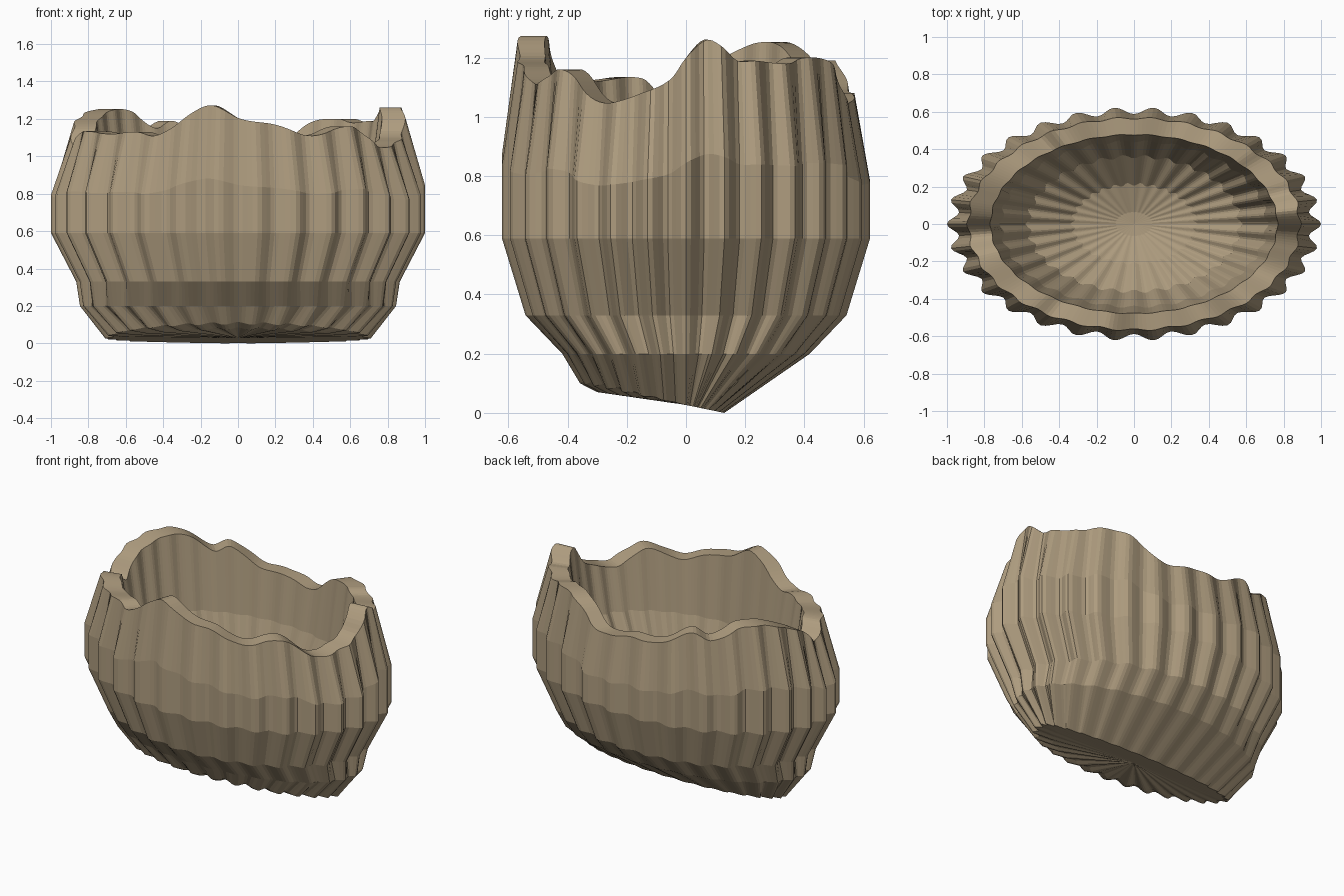
import bpy, bmesh, math

if "Cube" in bpy.data.objects:
    bpy.data.objects.remove(bpy.data.objects["Cube"])

FLUTES = 30
N = FLUTES * 8

# Broken rim: (angle in degrees, height)
RIM = [(0, 1.20), (7, 1.26), (12, 1.24), (18, 1.19), (24, 1.19), (38, 1.18), (45, 1.20),
       (60, 1.18), (74, 1.05), (90, 1.08), (103, 1.09), (117, 1.19), (125, 1.15),
       (138, 1.24), (150, 1.25), (165, 1.20), (175, 1.15), (186, 1.05), (198, 1.13),
       (220, 1.12), (232, 1.13), (240, 1.11), (247, 1.16), (257, 1.26), (262, 1.27),
       (271, 1.20), (283, 1.17), (296, 1.11), (313, 1.16), (329, 1.05), (346, 1.085),
       (355, 1.13)]


def rim_height(t):
    """Smooth closed curve through the rim points."""
    d = math.degrees(t) % 360
    n = len(RIM)
    pt = lambda i: (RIM[i % n][0] + 360 * (i // n), RIM[i % n][1])
    k = max(i for i in range(n) if RIM[i][0] <= d)
    p0, p1, p2, p3 = (pt(k + i) for i in (-1, 0, 1, 2))
    h = p2[0] - p1[0]
    m1 = h * (p2[1] - p0[1]) / (p2[0] - p0[0])
    m2 = h * (p3[1] - p1[1]) / (p3[0] - p1[0])
    u = (d - p1[0]) / h
    return ((2 * u**3 - 3 * u**2 + 1) * p1[1] + (u**3 - 2 * u**2 + u) * m1
            + (3 * u**2 - 2 * u**3) * p2[1] + (u**3 - u**2) * m2)


def oval(rx, ry, height, flute):
    """Fluted oval ring; height is a number or a function of the angle."""
    pts = []
    for i in range(N):
        t = 2 * math.pi * i / N
        k = 1 - flute * (1 - math.cos(FLUTES * t)) / 2
        z = height(t) if callable(height) else height
        pts.append((rx * k * math.cos(t), ry * k * math.sin(t), z))
    return pts


def keel(scale, drop):
    """Tilted foot ring: deep at the front, shallow at the back, pointed at both ends."""
    pts = []
    for i in range(N):
        t = 2 * math.pi * i / N
        wave = (1 - math.cos(FLUTES * t)) / 2
        k = scale * (1 - 0.06 * wave)
        s = math.sin(t)
        y = k * s * (0.13 if s > 0 else 0.36)
        z = 0.027 - 0.205 * y + (0.018 * wave - drop) * max(0, -s)
        pts.append((0.71 * k * math.cos(t), y, z))
    return pts


# Rings run from the foot, up the outside, over the rim and down the inside
rings = [
    keel(0.84, 0.018),
    keel(1.0, 0.0),
    oval(0.845, 0.42, 0.20, 0.03),
    oval(0.865, 0.545, 0.33, 0.055),
    oval(1.0, 0.625, 0.59, 0.06),
    oval(1.0, 0.625, lambda t: 0.82 + 0.5 * (rim_height(t) - 1.15), 0.06),
    oval(0.895, 0.572, rim_height, 0.02),
    oval(0.77, 0.48, rim_height, 0.01),
    oval(0.72, 0.45, 0.78, 0.03),
    oval(0.58, 0.37, 0.50, 0.05),
    oval(0.34, 0.22, 0.36, 0.07),
    oval(0.10, 0.065, 0.31, 0.05),
]

bm = bmesh.new()
loops = [[bm.verts.new(p) for p in ring] for ring in rings]
for a, b in zip(loops, loops[1:]):
    for i in range(N):
        j = (i + 1) % N
        bm.faces.new((a[i], a[j], b[j], b[i]))
# Underside and floor fans
for loop, z in ((loops[0], 0.028), (loops[-1], 0.305)):
    c = bm.verts.new((0, 0, z))
    for i in range(N):
        bm.faces.new((loop[i], loop[(i + 1) % N], c))
low = min(v.co.z for v in bm.verts)
for v in bm.verts:
    v.co.z -= low
bmesh.ops.recalc_face_normals(bm, faces=bm.faces)

# Flat facets keep the horizontal breaks between bands crisp
mesh = bpy.data.meshes.new("fluted_bowl")
bm.to_mesh(mesh)
bm.free()
bowl = bpy.data.objects.new("fluted_bowl", mesh)
bpy.context.collection.objects.link(bowl)

# Tan shell colour
mat = bpy.data.materials.new("tan_shell")
mat.diffuse_color = (0.42, 0.33, 0.21, 1)
mat.use_nodes = True
mat.node_tree.nodes["Principled BSDF"].inputs["Base Color"].default_value = mat.diffuse_color
mesh.materials.append(mat)
